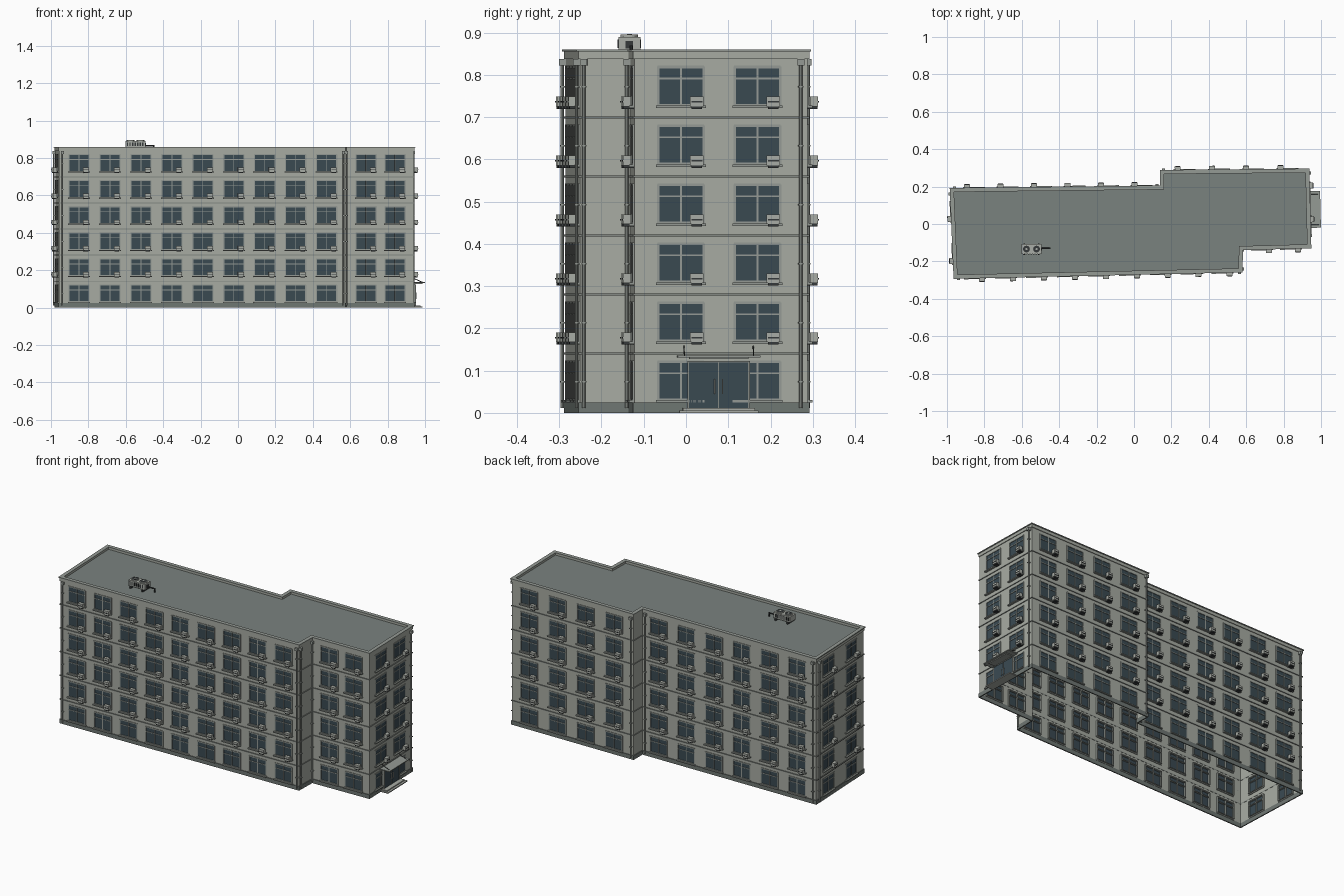
import bpy, bmesh, math
from mathutils import Matrix, Vector

cube = bpy.data.objects.get("Cube")
if cube:
    bpy.data.objects.remove(cube)


def material(name, r, g, b):
    m = bpy.data.materials.new(name)
    m.use_nodes = True
    m.diffuse_color = (r, g, b, 1)
    m.node_tree.nodes["Principled BSDF"].inputs["Base Color"].default_value = (r, g, b, 1)
    return m


WALL = material("pale grey render", .39, .41, .365)
GLASS = material("blue grey glass", .042, .068, .084)
FRAME = material("window grey", .30, .325, .30)
TRIM = material("trim grey", .23, .25, .23)
ROOF = material("roof grey", .195, .225, .212)
PLINTH = material("plinth grey", .16, .185, .172)
UNIT = material("unit grey", .40, .42, .385)
DARK = material("dark metal", .035, .04, .042)


def finish(name, bm, *mats):
    mesh = bpy.data.meshes.new(name)
    bm.to_mesh(mesh)
    bm.free()
    for m in mats:
        mesh.materials.append(m)
    ob = bpy.data.objects.new(name, mesh)
    bpy.context.scene.collection.objects.link(ob)
    return ob


def box(bm, frame, x, y, z, mat=0):
    size = Vector((x[1] - x[0], y[1] - y[0], z[1] - z[0]))
    mid = Vector((x[0] + x[1], y[0] + y[1], z[0] + z[1])) / 2
    m = frame @ Matrix.Translation(mid) @ Matrix.Diagonal((*size, 1))
    verts = bmesh.ops.create_cube(bm, size=1, matrix=m)["verts"]
    for f in {f for v in verts for f in v.link_faces}:
        f.material_index = mat


def rod(bm, a, b, radius, sides=8, mat=0):
    a, b = Vector(a), Vector(b)
    m = Matrix.Translation((a + b) / 2) @ (b - a).to_track_quat("Z", "Y").to_matrix().to_4x4()
    verts = bmesh.ops.create_cone(bm, cap_ends=True, segments=sides, radius1=radius,
                                  radius2=radius, depth=(b - a).length, matrix=m)["verts"]
    for f in {f for v in verts for f in v.link_faces}:
        f.material_index = mat


# Footprint, counter-clockwise from the front right-hand corner
CORNERS = [Vector(p) for p in (
    (-.957, -.285), (.572, -.251), (.575, -.132), (.94, -.122),
    (.93, .288), (.146, .281), (.146, .198), (-.977, .185))]
# Window centres along each wall (world x or y), and downpipe fractions
WINDOWS = [
    [-.85 + .1655 * i for i in range(9)], [], [.685, .84], [-.012, .169],
    [.82 - .183 * i for i in range(4)], [], [.04 - .179 * i for i in range(6)], [.065, -.16]]
PIPES = [(.012, .994), (.08,), (.015,), (.96,), (.985,), (), (.02, .985), (.05,)]
HEADS = [.122 + .1395 * i for i in range(6)]
HEIGHT = .092
HALF = .055
WALL_TOP = .85


def offset(d):
    pts = []
    for i, p in enumerate(CORNERS):
        a = (p - CORNERS[i - 1]).normalized()
        b = (CORNERS[(i + 1) % len(CORNERS)] - p).normalized()
        na, nb = Vector((a.y, -a.x)), Vector((b.y, -b.x))
        pts.append(p + (na + nb) * d / (1 + na.dot(nb)))
    return pts


def ring(bm, z0, z1, outer, inner):
    loops = [[bm.verts.new((p.x, p.y, z)) for p in offset(d)]
             for d, z in ((outer, z0), (outer, z1), (inner, z1), (inner, z0))]
    n = len(CORNERS)
    for k in range(4):
        a, b = loops[k], loops[(k + 1) % 4]
        for i in range(n):
            j = (i + 1) % n
            bm.faces.new((a[i], a[j], b[j], b[i]))


walls, frames, sills, coolers, pipes = (bmesh.new() for _ in range(5))


def window(m, u, head, upper):
    z0, l, r = head - HEIGHT, u - HALF, u + HALF
    t = .004
    # Casing, central mullion and transom
    for x in ((l - t / 2, l + t), (r - t, r + t / 2), (u - t / 2, u + t / 2)):
        box(frames, m, x, (-.003, .009), (z0, head))
    for z in ((z0, z0 + t), (head - t, head + t / 2), (head - .03, head - .026)):
        box(frames, m, (l, r), (-.003, .009), z)
    box(sills, m, (l - .004, r + .004), (-.012, .004), (z0 - .006, z0))
    if upper:
        # Outdoor cooling unit on a bracket at the lower corner
        box(coolers, m, (u + .021, u + .053), (-.026, -.007), (z0 - .002, z0 + .021))
        box(coolers, m, (u + .024, u + .05), (-.028, -.026), (z0 + .007, z0 + .01), 1)
        box(coolers, m, (u + .025, u + .049), (-.024, 0), (z0 - .008, z0 - .002), 1)


# Facades: a grid of panels with recessed glazing
wall_frames = []
for i, p in enumerate(CORNERS):
    q = CORNERS[(i + 1) % len(CORNERS)]
    d = (q - p).normalized()
    length = (q - p).length
    m = Matrix(((d.x, -d.y, 0, p.x), (d.y, d.x, 0, p.y), (0, 0, 1, 0), (0, 0, 0, 1)))
    wall_frames.append(m)
    axis = 0 if abs(d.x) > abs(d.y) else 1
    centres = [(c - p[axis]) / d[axis] for c in WINDOWS[i]]
    us = [0] + [c + s for c in centres for s in (-HALF, HALF)] + [length]
    zs = [0] + [h + s for h in HEADS for s in (-HEIGHT, 0)] + [WALL_TOP]
    grid = [[walls.verts.new(m @ Vector((u, 0, z))) for u in us] for z in zs]
    panes = []
    for r in range(len(zs) - 1):
        for c in range(len(us) - 1):
            f = walls.faces.new((grid[r][c], grid[r][c + 1], grid[r + 1][c + 1], grid[r + 1][c]))
            if r % 2 and c % 2:
                panes.append(f)
    if panes:
        bmesh.ops.inset_individual(walls, faces=panes, thickness=.0005, depth=-.007)
        for f in panes:
            f.material_index = 1
    for u in centres:
        for k, head in enumerate(HEADS):
            window(m, u, head, k > 0)
    # Downpipes with hopper heads and clips
    for s in PIPES[i]:
        u = s * length
        rod(pipes, m @ Vector((u, -.008, .012)), m @ Vector((u, -.008, .83)), .004)
        box(pipes, m, (u - .008, u + .008), (-.016, 0), (.822, .838))
        for h in HEADS:
            box(pipes, m, (u - .006, u + .006), (-.013, 0), (h - .05, h - .046))

finish("walls", walls, WALL, GLASS)
finish("window_frames", frames, FRAME)
finish("window_sills", sills, FRAME)
finish("cooling_units", coolers, UNIT, DARK)
finish("downpipes", pipes, FRAME)

# Horizontal trim
for name, mat, levels in (
        ("floor_bands", TRIM, [(h + .0165, h + .0215, .004, -.001) for h in HEADS[:5]]),
        ("plinth", PLINTH, [(0, .024, .004, -.002)]),
        ("parapet", WALL, [(.838, .856, .004, -.012)]),
        ("parapet_cap", FRAME, [(.855, .86, .008, -.014)])):
    bm = bmesh.new()
    for level in levels:
        ring(bm, *level)
    finish(name, bm, mat)

bm = bmesh.new()
bm.faces.new([bm.verts.new((p.x, p.y, .845)) for p in offset(-.002)])
finish("roof", bm, ROOF)

# Entrance on the end wall: u runs along the wall from its front corner
m = wall_frames[3]
mid = .199
bm = bmesh.new()
for s in (-1, 1):
    box(bm, m, sorted((mid + s * .001, mid + s * .07)), (-.012, 0), (.012, .119), 0)
    box(bm, m, (mid + s * .009 - .0015, mid + s * .009 + .0015), (-.018, -.015), (.045, .08), 1)
    for z in (.047, .076):
        box(bm, m, (mid + s * .009 - .001, mid + s * .009 + .001), (-.016, -.011), (z, z + .003), 1)
    box(bm, m, sorted((mid + s * .07, mid + s * .074)), (-.014, 0), (.012, .123), 2)
box(bm, m, (mid - .074, mid + .074), (-.014, 0), (.119, .123), 2)
box(bm, m, (mid - .001, mid + .001), (-.013, 0), (.012, .119), 2)
finish("entrance_doors", bm, GLASS, UNIT, TRIM)

bm = bmesh.new()
box(bm, m, (mid - .094, mid + .094), (-.05, 0), (0, .006))
box(bm, m, (mid - .085, mid + .085), (-.038, 0), (.006, .012))
finish("entrance_step", bm, UNIT)

bm = bmesh.new()
box(bm, m, (mid - .098, mid + .098), (-.062, 0), (.131, .136))
box(bm, m, (mid - .07, mid + .07), (-.05, 0), (.127, .131))
for s in (-.082, .082):
    rod(bm, m @ Vector((mid + s, 0, .158)), m @ Vector((mid + s, -.052, .135)), .0015, 6, 1)
finish("entrance_canopy", bm, FRAME, DARK)

# Rooftop machine with two fans, feet and a pipe
bm = bmesh.new()
flat = Matrix.Identity(4)
box(bm, flat, (-.602, -.494), (-.16, -.108), (.857, .89))
for x in (-.59, -.512):
    box(bm, flat, (x, x + .008), (-.166, -.104), (.845, .857), 1)
for x in (-.575, -.521):
    rod(bm, (x, -.134, .889), (x, -.134, .895), .021, 20)
    rod(bm, (x, -.134, .89), (x, -.134, .8955), .018, 20, 1)
    rod(bm, (x, -.134, .89), (x, -.134, .8965), .006, 10)
for k in range(7):
    x = -.594 + k * .0135
    box(bm, flat, (x, x + .007), (-.162, -.106), (.864, .884), 1)
box(bm, flat, (-.494, -.491), (-.143, -.125), (.862, .88), 1)
rod(bm, (-.494, -.13, .866), (-.45, -.13, .866), .004, 8, 1)
rod(bm, (-.45, -.13, .87), (-.45, -.13, .845), .004, 8, 1)
finish("rooftop_unit", bm, UNIT, DARK)
